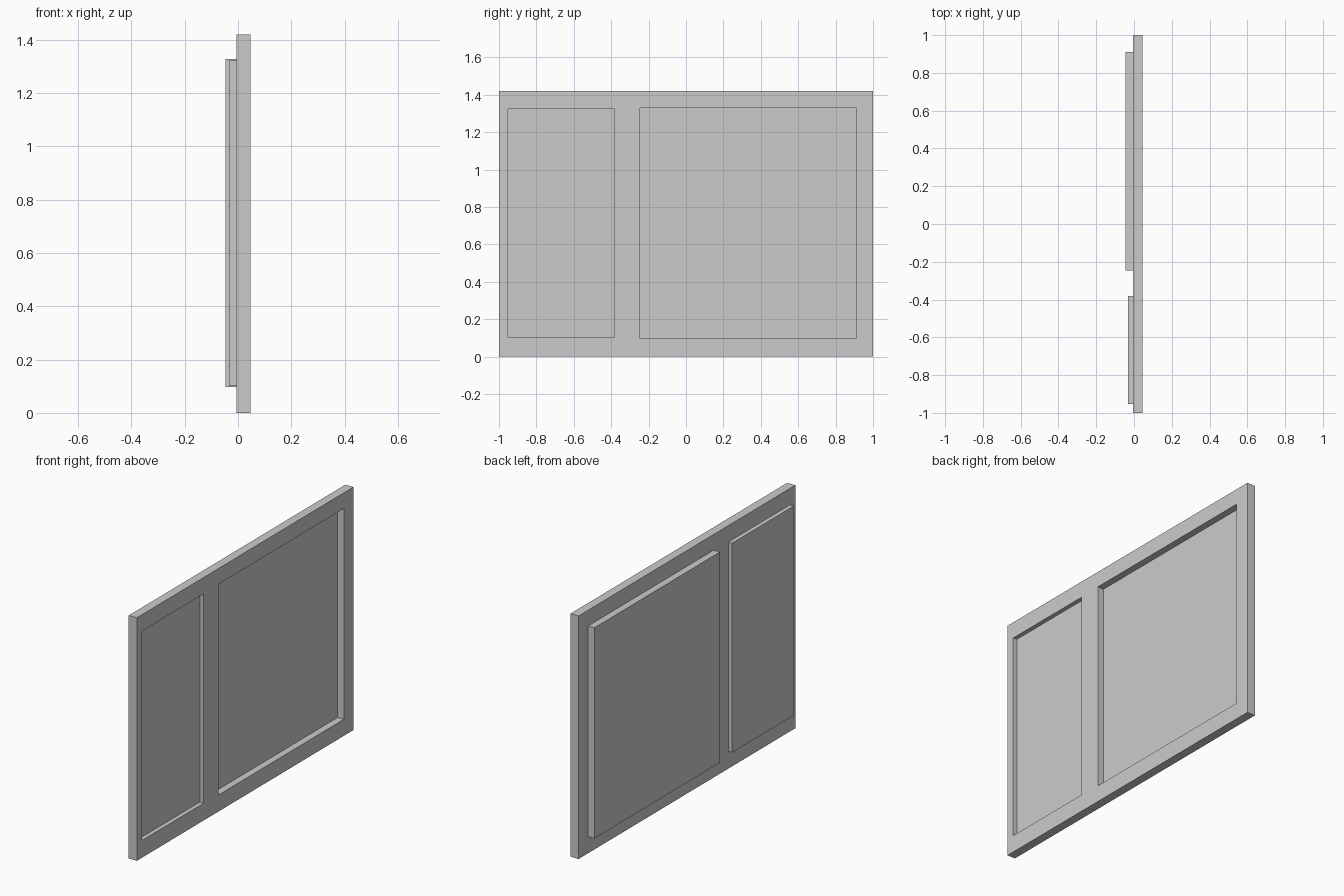
import bpy
import bmesh

if "Cube" in bpy.data.objects:
    bpy.data.objects.remove(bpy.data.objects["Cube"])

# Overall slab
FRONT, BACK, HEIGHT = 0.046, -0.006, 1.42

# Vertical grid lines: (y, lower panel edge z, upper panel edge z)
COLUMNS = [
    (-1.0, 0.101, 1.324),
    (-0.952, 0.101, 1.324),
    (-0.382, 0.101, 1.324),
    (-0.247, 0.097, 1.328),
    (0.911, 0.097, 1.328),
    (1.0, 0.097, 1.328),
]
# Grid column of each panel and how far it is pushed through the slab
PANELS = {1: 0.025, 3: 0.040}

bm = bmesh.new()


def add_sheet(x):
    """Grid of faces at depth x; returns the vertex columns and panel faces."""
    cols = [[bm.verts.new((x, y, z)) for z in (0, lo, hi, HEIGHT)]
            for y, lo, hi in COLUMNS]
    panels = {}
    for i in range(len(cols) - 1):
        for j in range(3):
            a, b = cols[i], cols[i + 1]
            quad = [a[j], b[j], b[j + 1], a[j + 1]]
            face = bm.faces.new(quad if x == FRONT else quad[::-1])
            if j == 1 and i in PANELS:
                panels[i] = face
    return cols, panels


def outline(cols):
    """Perimeter vertices of a sheet, in order."""
    return ([c[0] for c in cols] + cols[-1][1:]
            + [c[3] for c in reversed(cols[:-1])] + cols[0][2:0:-1])


# Two sheets joined by a rim
front_cols, front_panels = add_sheet(FRONT)
back_cols, back_panels = add_sheet(BACK)
f, b = outline(front_cols), outline(back_cols)
for k in range(len(f)):
    n = (k + 1) % len(f)
    bm.faces.new((f[n], f[k], b[k], b[n]))

# Push each panel backwards: recess on one side, raised block on the other
for panels in (front_panels, back_panels):
    for i, face in panels.items():
        pushed = bmesh.ops.extrude_discrete_faces(bm, faces=[face])["faces"]
        bmesh.ops.translate(bm, vec=(-PANELS[i], 0, 0), verts=pushed[0].verts[:])

# Merge the flat grid cells into clean faces
bmesh.ops.recalc_face_normals(bm, faces=bm.faces[:])

mesh = bpy.data.meshes.new("double_panel_board")
bm.to_mesh(mesh)
bm.free()
board = bpy.data.objects.new("double_panel_board", mesh)
bpy.context.collection.objects.link(board)
